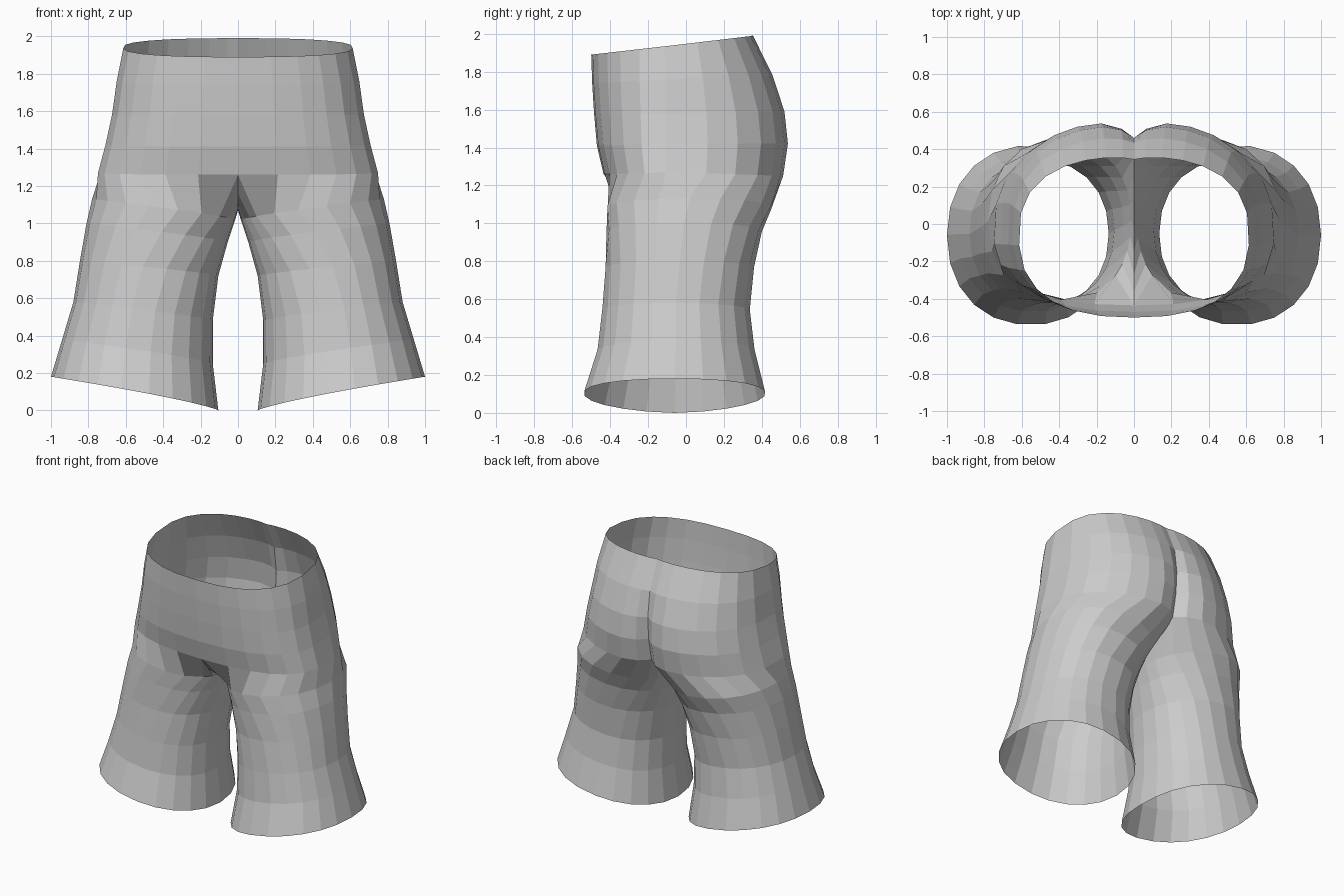
import bpy, bmesh
from math import sin, cos, radians, copysign

if "Cube" in bpy.data.objects:
    bpy.data.objects.remove(bpy.data.objects["Cube"])

ARC = [-90, -78, -64, -50, -36, -20, -4, 12, 28, 44, 58, 70, 80, 87, 90]
CY = -0.06

# hip rows: side z, front dz, back dz, half width, front y, back y, cleft depth
HIPS = [(1.94, -.05, .05, .615, -.50, .36, .015),
        (1.76, -.02, .02, .65, -.495, .465, .03),
        (1.58, 0, .01, .675, -.485, .53, .07),
        (1.42, -.01, 0, .71, -.47, .55, .10),
        (1.27, -.01, -.02, .75, -.435, .525, .11)]
# leg rows: outer z, inner z, inner x, outer x, front y, back y, arc end angle
LEGS = [(1.13, 1.02, .015, .78, -.42, .455, 140),
        (1.00, .90, .055, .81, -.42, .40, 130),
        (.80, .72, .105, .845, -.425, .36, 120),
        (.58, .48, .135, .88, -.445, .34, 115),
        (.38, .25, .135, .94, -.47, .365, 115),
        (.18, .00, .105, 1.0, -.54, .42, 115)]
# crotch seam from back to front (y, z)
SEAM = [(.36, 1.20), (.25, 1.14), (.12, 1.09), (-.02, 1.07),
        (-.15, 1.08), (-.27, 1.11), (-.36, 1.16)]


def spow(v, p):
    return copysign(abs(v) ** p, v)


def hip_row(z, dzf, dzb, w, yf, yb, cleft):
    pts = []
    for i, a in enumerate(ARC):
        c, s = cos(radians(a)), spow(sin(radians(a)), .8)
        x = w * max(c, 0) ** .8 if abs(a) < 90 else 0
        y = CY + (s * (yb - CY) if s > 0 else s * (CY - yf))
        y -= cleft * {14: 1, 13: .4, 12: .05}.get(i, 0)
        pts.append((x, y, z + (dzb * s if s > 0 else -dzf * s)))
    return pts


def leg_row(zo, zi, xi, xo, yf, yb, end):
    n, m = len(ARC), len(SEAM)
    angles = [-end + 2 * end * i / (n - 1) for i in range(n)]
    angles += [end + (360 - 2 * end) * j / (m + 1) for j in range(1, m + 1)]
    cx, rx, cy, ry = (xi + xo) / 2, (xo - xi) / 2, (yf + yb) / 2, (yb - yf) / 2
    pts = []
    for a in angles:
        x = cx + rx * spow(cos(radians(a)), .92)
        y = cy + ry * spow(sin(radians(a)), .92)
        f = max(0, min(1, (x - xi) / (xo - xi)))
        pts.append((x, y, zi + (zo - zi) * f ** .8))
    return pts


def strip(bm, top, low, closed):
    n = len(top)
    for i in range(n if closed else n - 1):
        j = (i + 1) % n
        bm.faces.new((low[i], low[j], top[j], top[i]))


# half of the shorts: open hip arcs, then closed leg rings hung from the seam
bm = bmesh.new()
hips = [[bm.verts.new(p) for p in hip_row(*r)] for r in HIPS]
for a, b in zip(hips, hips[1:]):
    strip(bm, a, b, False)
top = hips[-1] + [bm.verts.new((0, y, z)) for y, z in SEAM]
for r in LEGS:
    low = [bm.verts.new(p) for p in leg_row(*r)]
    strip(bm, top, low, True)
    top = low

mesh = bpy.data.meshes.new("shorts")
bm.to_mesh(mesh)
bm.free()
shorts = bpy.data.objects.new("shorts", mesh)
bpy.context.collection.objects.link(shorts)

# other half
mirror = shorts.modifiers.new("mirror", 'MIRROR')
mirror.use_clip = True
mirror.merge_threshold = 0.001
